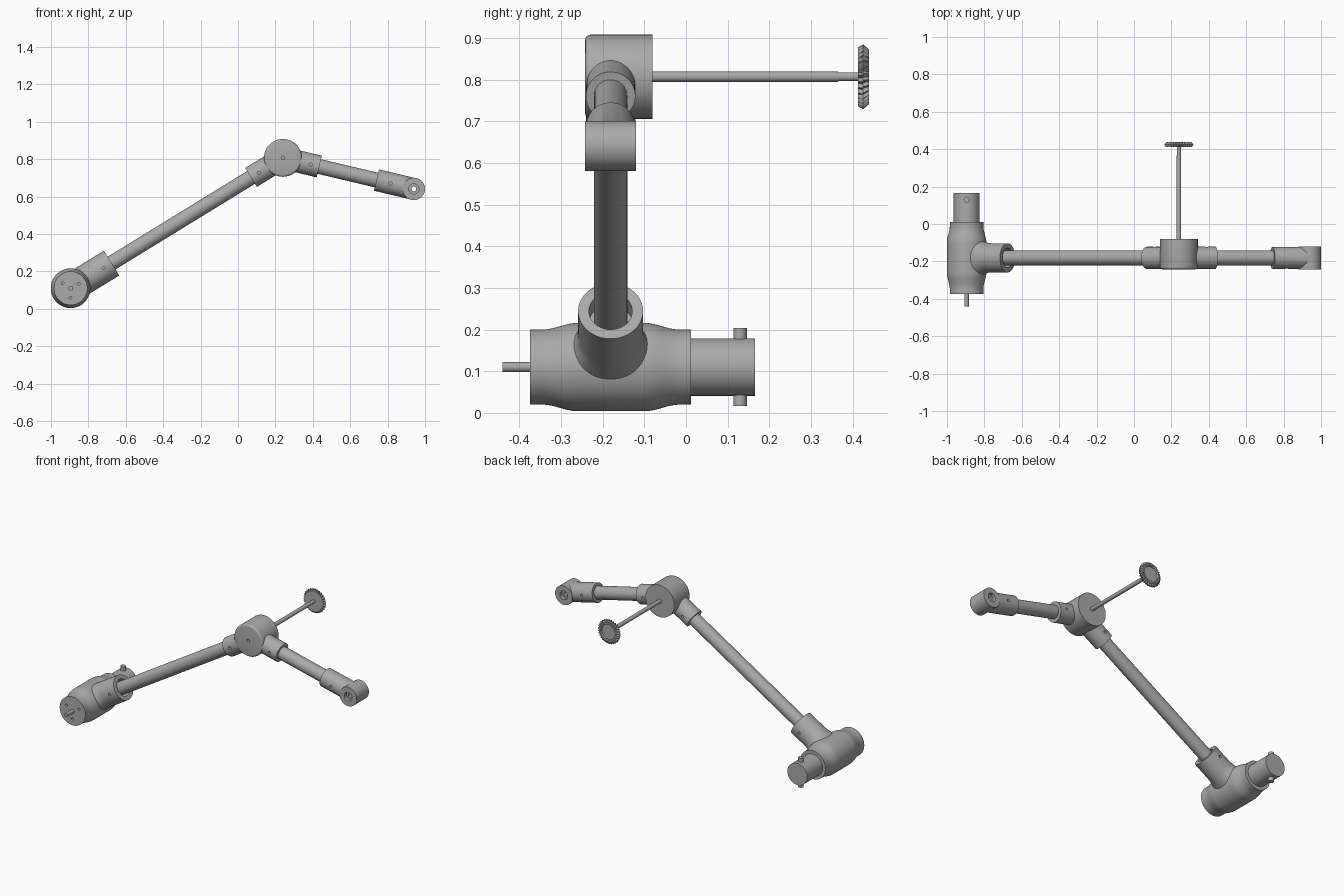
import bpy, bmesh, math
from mathutils import Vector

if "Cube" in bpy.data.objects:
    bpy.data.objects.remove(bpy.data.objects["Cube"], do_unlink=True)

metal = bpy.data.materials.new("grey metal")
metal.use_nodes = True
GREY = (0.4, 0.4, 0.4, 1)
metal.diffuse_color = GREY
metal.node_tree.nodes["Principled BSDF"].inputs["Base Color"].default_value = GREY

Y, Z = Vector((0, 1, 0)), Vector((0, 0, 1))
LINE = -0.181                       # y of the arm centre plane
SHOULDER = Vector((-0.895, LINE, 0.11))
ELBOW = Vector((0.24, LINE, 0.807))
WRIST = Vector((0.94, LINE, 0.641))
UPPER = (ELBOW - SHOULDER).normalized()
FORE = (WRIST - ELBOW).normalized()
parts = []


def finish(name, bm):
    bmesh.ops.recalc_face_normals(bm, faces=bm.faces)
    mesh = bpy.data.meshes.new(name)
    bm.to_mesh(mesh)
    bm.free()
    mesh.materials.append(metal)
    ob = bpy.data.objects.new(name, mesh)
    bpy.context.collection.objects.link(ob)
    parts.append(ob)
    return ob


def loft(name, origin, axis, rings, sides=48, radius=None):
    """Closed solid through rings (distance, side radius, other radius) on an axis."""
    u = Vector((1, 0, 0)) if abs(axis.y) > 0.9 else Y
    v = axis.cross(u).normalized()
    bm = bmesh.new()
    loops = []
    for i, ring in enumerate(rings):
        t, ru, rv = ring[0], ring[1], ring[-1]
        loop = []
        for k in range(sides):
            a = math.tau * k / sides
            s = radius(i, k) if radius else 1
            loop.append(bm.verts.new(origin + axis * t + u * (ru * s * math.cos(a))
                                     + v * (rv * s * math.sin(a))))
        loops.append(loop)
    for p, q in zip(loops, loops[1:]):
        for k in range(sides):
            j = (k + 1) % sides
            bm.faces.new((p[k], p[j], q[j], q[k]))
    bm.faces.new(loops[0])
    bm.faces.new(loops[-1])
    return finish(name, bm)


def rod(name, origin, axis, start, end, r, sides=48):
    return loft(name, origin, axis, [(start, r), (end, r)], sides)


def combine(target, other, operation):
    """Boolean another solid into the target, then drop it."""
    mod = target.modifiers.new("cut", 'BOOLEAN')
    mod.operation = operation
    mod.solver = 'EXACT'
    mod.object = other
    bpy.context.view_layer.objects.active = target
    bpy.ops.object.modifier_apply(modifier=mod.name)
    parts.remove(other)
    bpy.data.objects.remove(other, do_unlink=True)


def drill(target, origin, axis, start, end, r):
    combine(target, rod("cutter", origin, axis, start, end, r, 24), 'DIFFERENCE')


def at_y(point, y=0.0):
    return Vector((point.x, y, point.z))


# Shoulder housing: a barrel with a soft bulge
barrel = [(-0.375, 0.09), (-0.345, 0.09)]
for i in range(1, 9):
    s = i / 8
    barrel.append((-0.345 + 0.085 * s, 0.09 + 0.016 * s * s * (3 - 2 * s)))
for i in range(9):
    s = i / 8
    barrel.append((-0.10 + 0.085 * s, 0.106 - 0.016 * s * s * (3 - 2 * s)))
barrel.append((0.012, 0.09))
housing = loft("shoulder_housing", at_y(SHOULDER), Y, barrel, 64)

# Flared neck ending in an open socket
neck = []
for i in range(11):
    s = i / 10
    neck.append((0.02 + 0.13 * s, 0.078 + 0.085 * (1 - s) ** 2, 0.078))
neck += [(0.257, 0.078), (0.257, 0.052), (0.20, 0.052)]
combine(housing, loft("neck", SHOULDER, UPPER, neck, 64), 'UNION')
drill(housing, SHOULDER + UPPER * 0.207, Y, -0.1, 0.1, 0.008)
for k in range(3):
    a = math.tau * k / 3 + 0.5
    spot = at_y(SHOULDER) + Vector((math.cos(a), 0, math.sin(a))) * 0.05
    drill(housing, spot, Y, -0.4, -0.355, 0.007)

# Shoulder shaft, rear spigot and its cross pin
rod("shoulder_shaft", at_y(SHOULDER), Y, -0.44, -0.36, 0.012, 24)
rod("mount_spigot", at_y(SHOULDER), Y, 0.0, 0.166, 0.069)
rod("cross_pin", at_y(SHOULDER, 0.13), Z, -0.093, 0.094, 0.016, 24)

# Elbow hub with rounded front rim and two sockets
rim = 0.012
profile = []
for i in range(5):
    a = math.pi / 2 * i / 4
    profile.append((-0.242 + rim * (1 - math.sin(a)), 0.101 - rim * (1 - math.cos(a))))
profile = profile[::-1]
profile = [(-0.242 + rim - rim * math.cos(math.pi / 2 * i / 4),
            0.101 - rim + rim * math.sin(math.pi / 2 * i / 4)) for i in range(5)]
profile.append((-0.081, 0.101))
elbow = loft("elbow_hub", at_y(ELBOW), Y, profile, 64)
for axis in (-UPPER, FORE):
    combine(elbow, rod("socket", ELBOW, axis, 0, 0.2, 0.0595), 'UNION')
    drill(elbow, ELBOW + axis * 0.152, Y, -0.1, 0.1, 0.008)
drill(elbow, at_y(ELBOW), Y, -0.3, -0.2, 0.009)

# Arm tubes
rod("upper_arm_tube", SHOULDER, UPPER, 0.15, (ELBOW - SHOULDER).length - 0.12, 0.04)
rod("forearm_tube", ELBOW, FORE, 0.12, (WRIST - ELBOW).length - 0.09, 0.04)

# Wrist block with counterbored cross hole
wrist = rod("wrist_block", WRIST, Y, -0.061, 0.061, 0.06)
combine(wrist, rod("socket", WRIST, -FORE, 0, 0.205, 0.0585), 'UNION')
drill(wrist, WRIST, Y, -0.1, 0.1, 0.013)
for start, end in ((-0.1, -0.04), (0.04, 0.1)):
    drill(wrist, WRIST, Y, start, end, 0.027)
drill(wrist, WRIST - FORE * 0.127, Y, -0.1, 0.1, 0.008)

# Drive shaft, stepped near the gear
loft("drive_shaft", at_y(ELBOW), Y,
     [(-0.1, 0.0125), (0.365, 0.0125), (0.365, 0.0105), (0.43, 0.0105)], 24)

# Bevel gear with slanted teeth
def tooth(ring, k):
    return 1.0 if ring in (0, 4, 5) or (k + ring) % 4 < 2 else 0.87

loft("bevel_gear", at_y(ELBOW), Y,
     [(0.413, 0.06), (0.413, 0.071), (0.425, 0.078), (0.439, 0.066),
      (0.439, 0.05), (0.431, 0.047)], 120, tooth)

# Shading
bpy.ops.object.select_all(action='DESELECT')
for ob in parts:
    ob.select_set(True)
bpy.context.view_layer.objects.active = parts[0]
bpy.ops.object.shade_smooth_by_angle(angle=math.radians(30))
